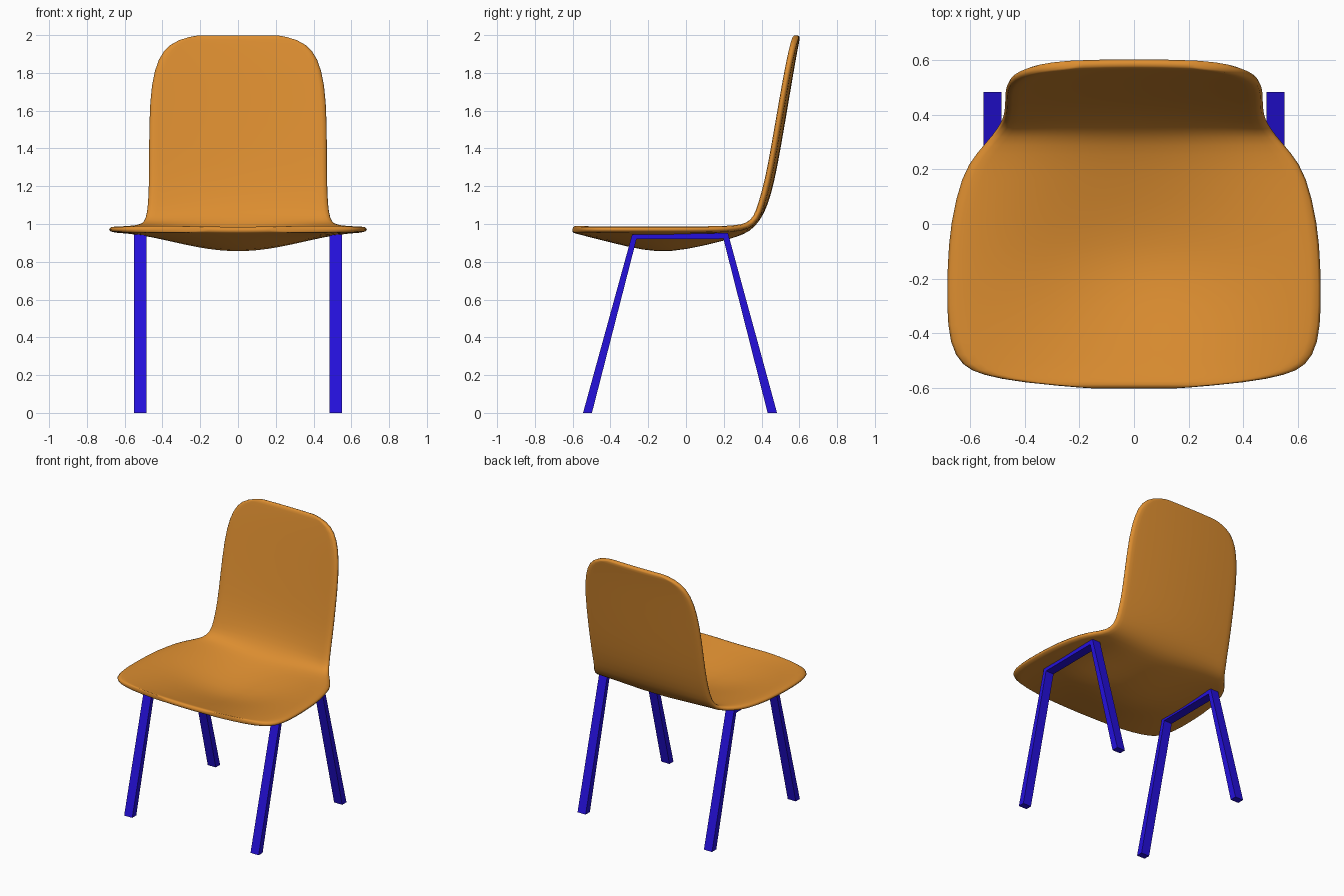
import bpy
import bmesh
import math

cube = bpy.data.objects.get("Cube")
if cube:
    bpy.data.objects.remove(cube, do_unlink=True)


def make_material(name, rgb):
    mat = bpy.data.materials.new(name)
    mat.use_nodes = True
    color = (*rgb, 1.0)
    mat.diffuse_color = color
    mat.node_tree.nodes["Principled BSDF"].inputs["Base Color"].default_value = color
    return mat


def make_object(name, bm, mat):
    bmesh.ops.recalc_face_normals(bm, faces=bm.faces)
    mesh = bpy.data.meshes.new(name)
    bm.to_mesh(mesh)
    bm.free()
    mesh.materials.append(mat)
    obj = bpy.data.objects.new(name, mesh)
    bpy.context.scene.collection.objects.link(obj)
    return obj


orange = make_material("warm orange", (0.72, 0.27, 0.03))
blue = make_material("deep blue", (0.018, 0.005, 0.72))

# Shell stations from front lip to top of back: y, z, half width, dish depth
STATIONS = [
    (-0.602, 0.972, 0.15, 0.0),
    (-0.58, 0.972, 0.42, 0.006),
    (-0.552, 0.972, 0.56, 0.013),
    (-0.52, 0.972, 0.632, 0.022),
    (-0.44, 0.972, 0.678, 0.042),
    (-0.3, 0.972, 0.688, 0.078),
    (-0.15, 0.972, 0.685, 0.107),
    (0.0, 0.972, 0.675, 0.092),
    (0.18, 0.973, 0.633, 0.05),
    (0.26, 0.977, 0.578, 0.03),
    (0.33, 0.988, 0.515, 0.015),
    (0.38, 1.03, 0.488, 0.0),
    (0.415, 1.1, 0.478, 0.0),
    (0.45, 1.22, 0.473, 0.0),
    (0.484, 1.4, 0.473, 0.0),
    (0.528, 1.66, 0.47, 0.0),
    (0.555, 1.82, 0.445, 0.0),
    (0.573, 1.92, 0.4, 0.0),
    (0.584, 1.977, 0.325, 0.0),
    (0.589, 2.0, 0.2, 0.0),
]
COLUMNS = 18

# One-piece seat and back shell
bm = bmesh.new()
rows = []
for y, z, half, dish in STATIONS:
    wrap = 0.02 * min(1, max(0, (z - 0.98) * 8))
    row = []
    for i in range(COLUMNS + 1):
        u = 2 * i / COLUMNS - 1
        x = u * half
        sag = dish * math.cos(u * math.pi / 2) ** 2
        row.append(bm.verts.new((x, y - wrap * (x / 0.47) ** 2, z - sag)))
    rows.append(row)
for a, b in zip(rows, rows[1:]):
    for i in range(COLUMNS):
        bm.faces.new((a[i], a[i + 1], b[i + 1], b[i]))
shell = make_object("seat_shell", bm, orange)
solid = shell.modifiers.new("thickness", "SOLIDIFY")
solid.thickness = 0.034
solid.offset = 0
rounding = shell.modifiers.new("rounded_rim", "SUBSURF")
rounding.levels = rounding.render_levels = 1
for poly in shell.data.polygons:
    poly.use_smooth = True

# Side frames: two splayed legs joined by a bar under the seat
OUTER = [(-0.545, 0), (-0.285, 0.945), (0.222, 0.952), (0.482, 0)]
INNER = [(-0.498, 0), (-0.262, 0.92), (0.198, 0.922), (0.432, 0)]
for side, sign in (("left", 1), ("right", -1)):
    bm = bmesh.new()
    x = sign * 0.517 - 0.033
    out_v = [bm.verts.new((x, y, z)) for y, z in OUTER]
    in_v = [bm.verts.new((x, y, z)) for y, z in INNER]
    faces = [bm.faces.new((out_v[i], out_v[i + 1], in_v[i + 1], in_v[i])) for i in range(3)]
    grown = bmesh.ops.extrude_face_region(bm, geom=faces)["geom"]
    moved = [v for v in grown if isinstance(v, bmesh.types.BMVert)]
    bmesh.ops.translate(bm, verts=moved, vec=(0.066, 0, 0))
    # Keep the starting faces as the closing side when extrusion drops them
    if not all(f.is_valid for f in faces):
        for i in range(3):
            bm.faces.new((out_v[i], out_v[i + 1], in_v[i + 1], in_v[i]))
    make_object(side + "_leg_frame", bm, blue)
